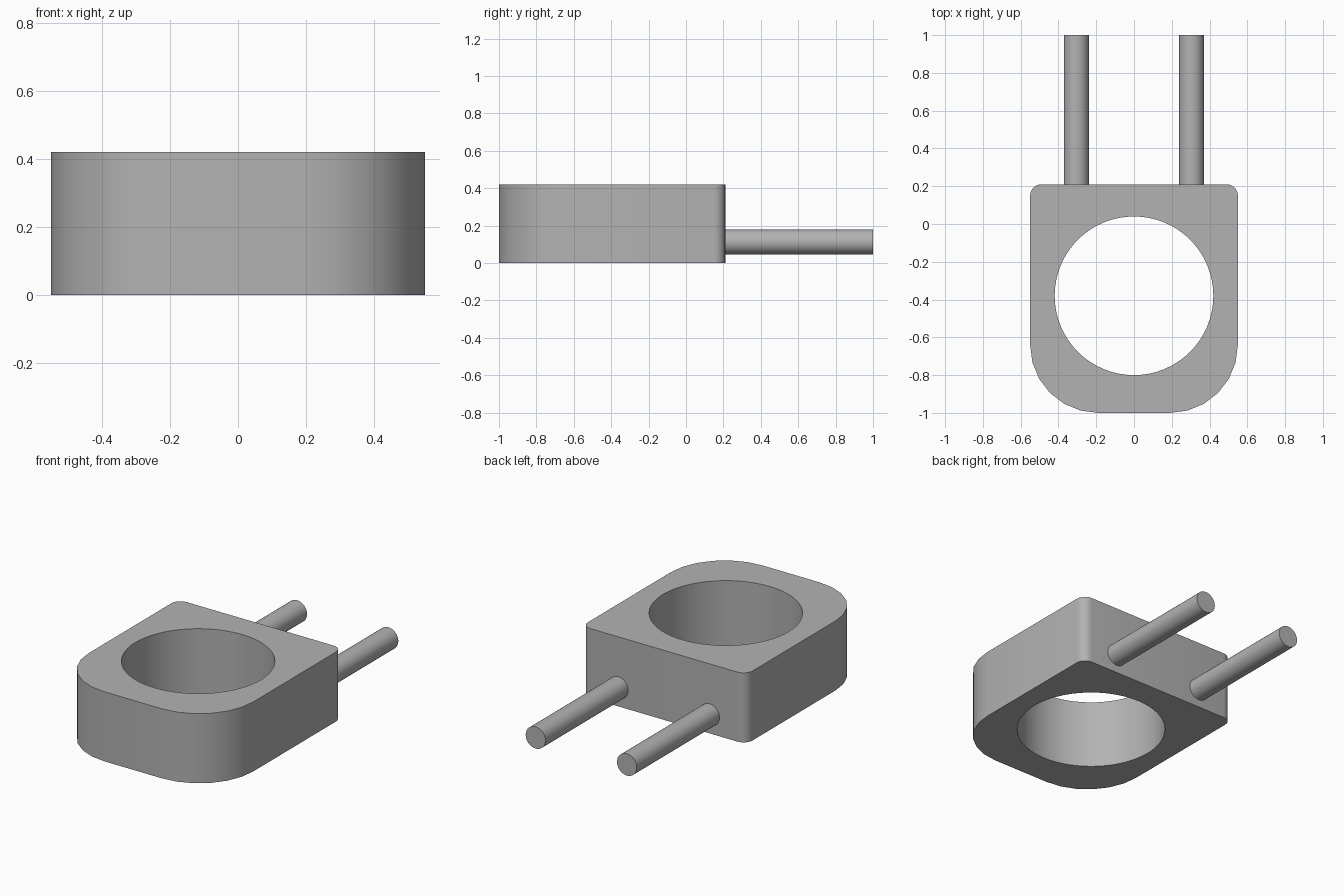
import bpy
import bmesh
from math import sin, cos, pi, radians
from mathutils import Matrix

cube = bpy.data.objects.get("Cube")
if cube:
    bpy.data.objects.remove(cube, do_unlink=True)

HALF_W, FRONT, BACK, HEIGHT = 0.55, -1.0, 0.21, 0.42
HOLE_Y, HOLE_R = -0.38, 0.42
ROD_X, ROD_Z, ROD_R = 0.305, 0.113, 0.066

grey = bpy.data.materials.new("plain_grey")
grey.use_nodes = True
grey.diffuse_color = (0.45, 0.45, 0.45, 1)
grey.node_tree.nodes["Principled BSDF"].inputs["Base Color"].default_value = grey.diffuse_color


def finish(name, bm):
    bmesh.ops.recalc_face_normals(bm, faces=bm.faces)
    mesh = bpy.data.meshes.new(name)
    bm.to_mesh(mesh)
    bm.free()
    mesh.materials.append(grey)
    obj = bpy.data.objects.new(name, mesh)
    bpy.context.collection.objects.link(obj)
    bpy.ops.object.select_all(action="DESELECT")
    obj.select_set(True)
    bpy.context.view_layer.objects.active = obj
    bpy.ops.object.shade_smooth_by_angle(angle=radians(30))
    return obj


def arc(cx, cy, r, start, sweep, steps):
    return [(cx + r * cos(start + sweep * i / steps),
             cy + r * sin(start + sweep * i / steps)) for i in range(steps + 1)]


def loop(bm, points):
    verts = [bm.verts.new((x, y, 0)) for x, y in points]
    return [bm.edges.new((v, verts[i - 1])) for i, v in enumerate(verts)]


# Block: large rounded front corners, small rounded back corners, round bore
outline = []
for k, (sx, y, sy, r) in enumerate([(1, BACK, 1, 0.06), (-1, BACK, 1, 0.06),
                                    (-1, FRONT, -1, 0.36), (1, FRONT, -1, 0.36)]):
    outline += arc(sx * (HALF_W - r), y - sy * r, r, k * pi / 2, pi / 2, 6)
bore = arc(0, HOLE_Y, HOLE_R, 0, 2 * pi, 64)[:-1]

bm = bmesh.new()
edges = loop(bm, outline) + loop(bm, bore)
bmesh.ops.triangle_fill(bm, edges=edges, use_beauty=True)
top = bmesh.ops.extrude_face_region(bm, geom=bm.faces[:], use_keep_orig=True)
for item in top["geom"]:
    if isinstance(item, bmesh.types.BMVert):
        item.co.z = HEIGHT
finish("bored_block", bm)

# Pair of rods running out of the back
for side, x in (("left", ROD_X), ("right", -ROD_X)):
    start = BACK - 0.01
    bm = bmesh.new()
    place = Matrix.Translation((x, (start + 1) / 2, ROD_Z)) @ Matrix.Rotation(pi / 2, 4, "X")
    bmesh.ops.create_cone(bm, cap_ends=True, segments=32, radius1=ROD_R,
                          radius2=ROD_R, depth=1 - start, matrix=place)
    finish(side + "_rod", bm)
